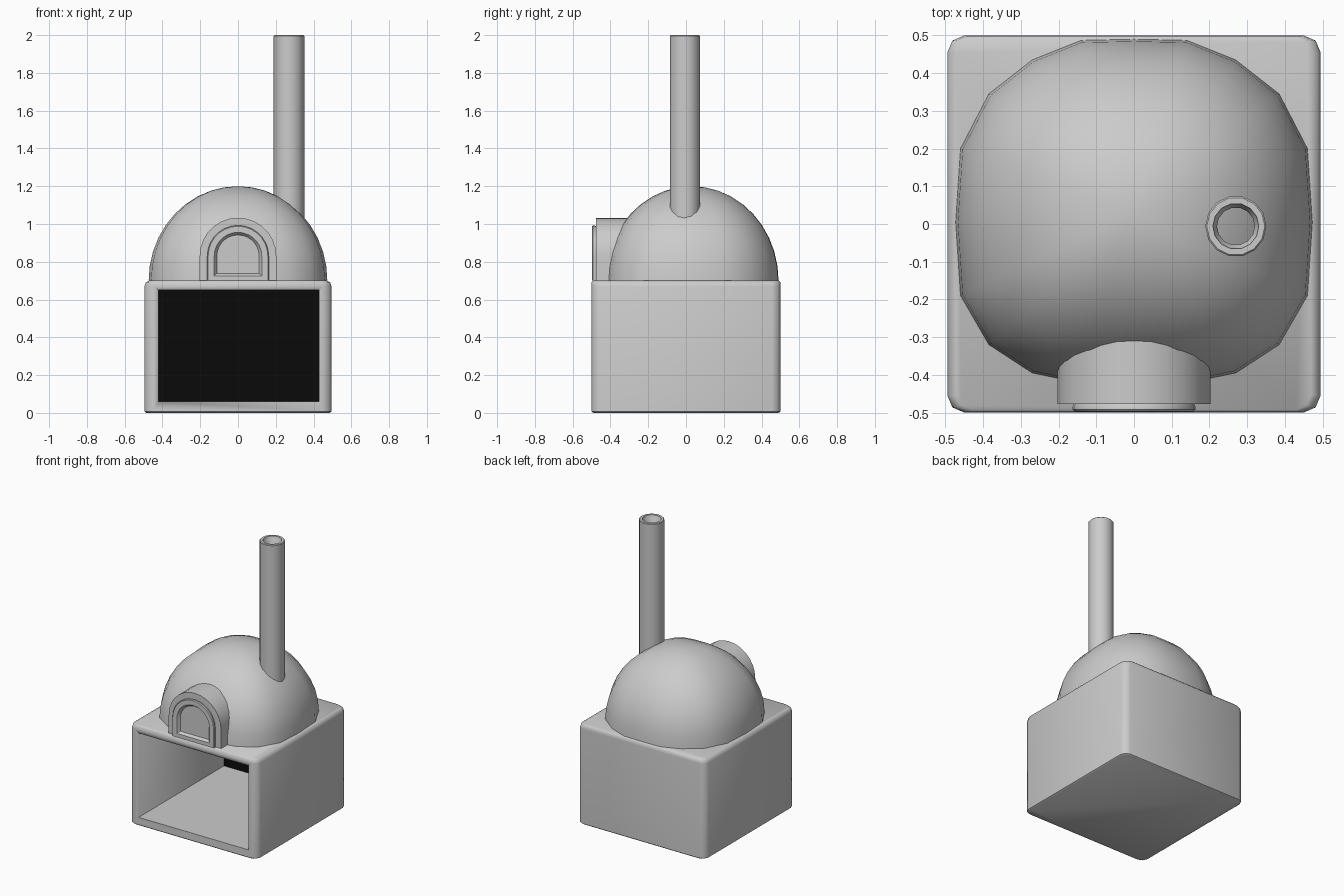
import bpy, bmesh
from math import sin, cos, pi

if "Cube" in bpy.data.objects:
    bpy.data.objects.remove(bpy.data.objects["Cube"])


def make(name, verts, faces, angle=40):
    me = bpy.data.meshes.new(name)
    me.from_pydata(verts, [], faces)
    bm = bmesh.new()
    bm.from_mesh(me)
    bmesh.ops.recalc_face_normals(bm, faces=bm.faces)
    bm.to_mesh(me)
    bm.free()
    ob = bpy.data.objects.new(name, me)
    bpy.context.collection.objects.link(ob)
    bpy.ops.object.select_all(action='DESELECT')
    ob.select_set(True)
    bpy.context.view_layer.objects.active = ob
    bpy.ops.object.shade_smooth_by_angle(angle=angle * pi / 180)
    return ob


def loft(name, rings, cap_start=True, cap_end=True, angle=40):
    """Skin a list of equal-length closed rings."""
    n = len(rings[0])
    verts = [p for r in rings for p in r]
    faces = [(k * n + i, k * n + (i + 1) % n, (k + 1) * n + (i + 1) % n, (k + 1) * n + i)
             for k in range(len(rings) - 1) for i in range(n)]
    if cap_start:
        faces.append(tuple(range(n)))
    if cap_end:
        faces.append(tuple(range(len(verts) - n, len(verts))))
    return make(name, verts, faces, angle)


def box(name, x0, x1, y0, y1, z0, z1):
    return loft(name, [[(x0, y0, z), (x1, y0, z), (x1, y1, z), (x0, y1, z)] for z in (z0, z1)])


def arch(r, y, bottom=0.7, spring=0.83, n=14):
    """Arch outline in the xz plane."""
    top = [(r * cos(pi * i / n), y, spring + r * sin(pi * i / n)) for i in range(n + 1)]
    return [(r, y, bottom)] + top + [(-r, y, bottom)]


# base block with softened corners
def block_ring(z, hx, hy, c):
    return [(hx, -hy + c, z), (hx, hy - c, z), (hx - c * .3, hy - c * .3, z), (hx - c, hy, z),
            (-hx + c, hy, z), (-hx + c * .3, hy - c * .3, z), (-hx, hy - c, z),
            (-hx, -hy + c, z), (-hx + c * .3, -hy + c * .3, z), (-hx + c, -hy, z),
            (hx - c, -hy, z), (hx - c * .3, -hy + c * .3, z)]


base = loft("base", [block_ring(0, .485, .49, .045), block_ring(.008, .495, .5, .045),
                     block_ring(.67, .495, .5, .045), block_ring(.692, .488, .499, .045),
                     block_ring(.7, .47, .493, .04)], angle=50)

# wood store opening in the front
cutter = box("store_cutter", -.42, .43, -.7, .45, .06, .65)
cutter.hide_render = True
mod = base.modifiers.new("opening", 'BOOLEAN')
mod.operation = 'DIFFERENCE'
mod.solver = 'EXACT'
mod.object = cutter
bpy.ops.object.select_all(action='DESELECT')
base.select_set(True)
bpy.context.view_layer.objects.active = base
bpy.ops.object.modifier_apply(modifier=mod.name)
bpy.data.objects.remove(cutter)

# dark back panel of the store
black = bpy.data.materials.new("black")
black.diffuse_color = (0.003, 0.003, 0.003, 1)
black.use_nodes = True
black.node_tree.nodes["Principled BSDF"].inputs["Base Color"].default_value = black.diffuse_color
panel = box("store_back", -.42, .43, .445, .455, .06, .65)
panel.data.materials.append(black)

# oven dome: slightly boxy rim shrinking up to the crown
half = [(0, .49), (.14, .487), (.27, .435), (.385, .345), (.46, .2), (.473, .005),
        (.46, -.19), (.385, -.32), (.27, -.395), (.14, -.422), (0, -.428)]
rim = half + [(-x, y) for x, y in half[-2:0:-1]]
steps = 10
rings = []
for k in range(steps):
    t = pi / 2 * k / steps
    rings.append([(x * cos(t), .03 + (y - .03) * cos(t), .7 + .5 * sin(t)) for x, y in rim])
n = len(rim)
verts = [p for r in rings for p in r] + [(0, .03, 1.2)]
faces = [(k * n + i, k * n + (i + 1) % n, (k + 1) * n + (i + 1) % n, (k + 1) * n + i)
         for k in range(steps - 1) for i in range(n)]
faces += [((steps - 1) * n + i, (steps - 1) * n + (i + 1) % n, len(verts) - 1) for i in range(n)]
make("dome", verts, faces, 60)

# arched mouth and its door with a recessed panel
loft("mouth", [arch(.203, -.477), arch(.203, -.25)])
loft("door", [arch(.155, -.47), arch(.163, -.485), arch(.163, -.492), arch(.158, -.497),
              arch(.126, -.497, .726), arch(.120, -.49, .732), arch(.112, -.478, .738)])

# hollow chimney pipe with a stepped lip
def circle(r, z, n=14):
    return [(.27 + r * cos(2 * pi * i / n), -.006 + r * sin(2 * pi * i / n), z) for i in range(n)]


loft("chimney", [circle(.081, .85), circle(.081, 1.996), circle(.077, 2.0), circle(.061, 2.0),
                 circle(.058, 1.98), circle(.05, 1.97), circle(.05, .85)], False, False)
